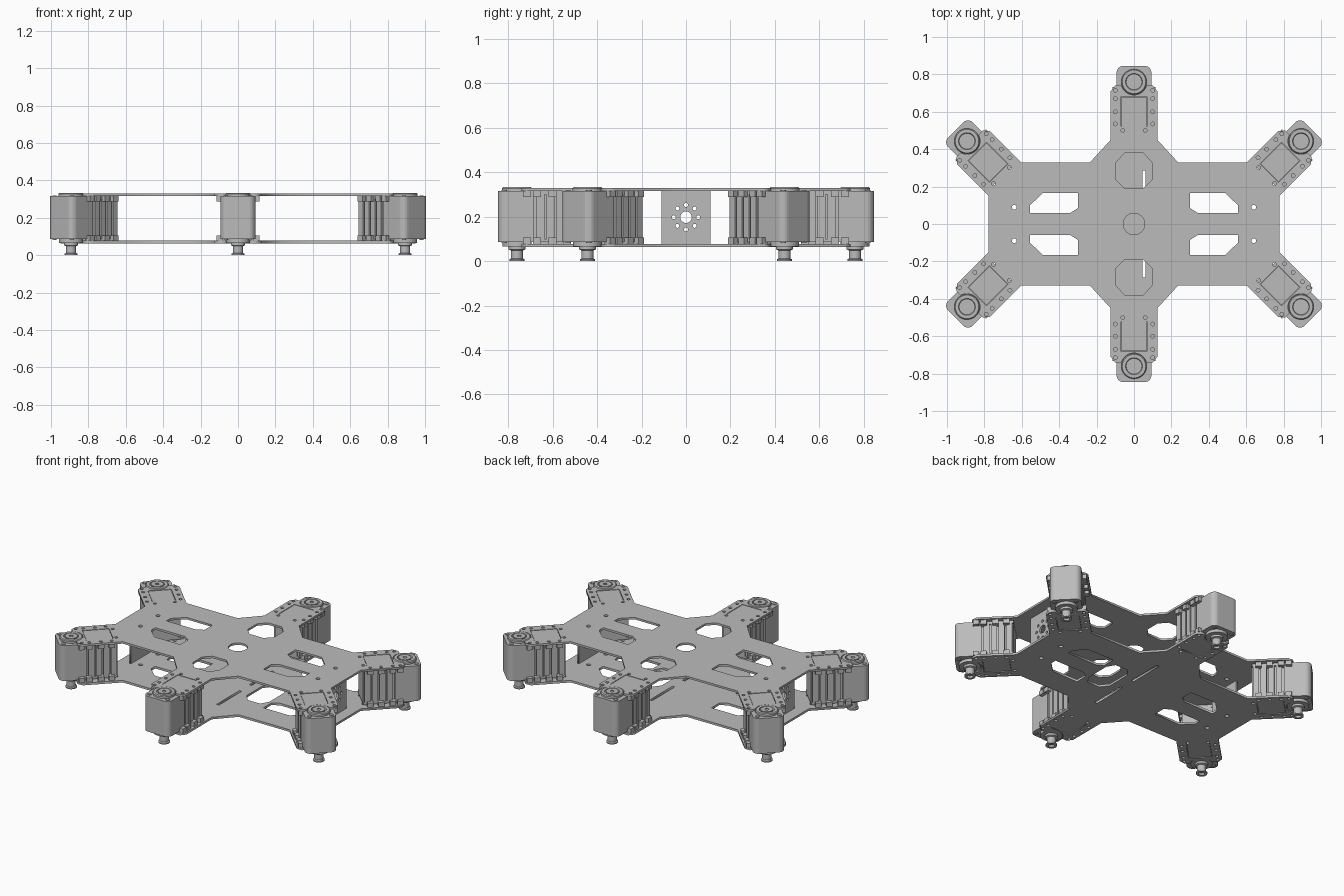
import bpy, bmesh
from math import pi, sin, cos, atan2
from mathutils import Matrix, Vector

cube = bpy.data.objects.get("Cube")
if cube:
    bpy.data.objects.remove(cube)

GREY = (0.5, 0.5, 0.5, 1)
grey = bpy.data.materials.new("mid grey")
grey.use_nodes = True
grey.diffuse_color = GREY
grey.node_tree.nodes["Principled BSDF"].inputs["Base Color"].default_value = GREY

# Arm frames: local +x points outward, the origin lies on the leg pivot
ARMS = {}
for name, x, y, angle in [("left_back", .893, .443, pi / 4), ("back", 0, .76, pi / 2),
                          ("right_back", -.893, .443, 3 * pi / 4), ("right_front", -.893, -.443, -3 * pi / 4),
                          ("front", 0, -.76, -pi / 2), ("left_front", .893, -.443, -pi / 4)]:
    ARMS[name] = Matrix.Translation((x, y, 0)) @ Matrix.Rotation(angle, 4, 'Z')


def circle(cx, cy, r, n=12):
    return [(cx + r * cos(2 * pi * i / n), cy + r * sin(2 * pi * i / n)) for i in range(n)]


def mirrored(pts, sx, sy):
    return [(sx * x, sy * y) for x, y in pts]


def placed(pts, frame):
    return [tuple((frame @ Vector((x, y, 0))).xy) for x, y in pts]


def sheet(name, loops, z0, z1):
    """Flat sheet cut from an outline and hole loops."""
    curve = bpy.data.curves.new(name, 'CURVE')
    curve.dimensions = '2D'
    curve.fill_mode = 'BOTH'
    curve.extrude = (z1 - z0) / 2
    for pts in loops:
        s = curve.splines.new('POLY')
        s.points.add(len(pts) - 1)
        for p, (x, y) in zip(s.points, pts):
            p.co = (x, y, 0, 1)
        s.use_cyclic_u = True
    ob = bpy.data.objects.new(name + "_curve", curve)
    bpy.context.collection.objects.link(ob)
    bpy.context.view_layer.update()
    mesh = bpy.data.meshes.new_from_object(ob.evaluated_get(bpy.context.evaluated_depsgraph_get()))
    bpy.data.objects.remove(ob)
    mesh.transform(Matrix.Translation((0, 0, (z0 + z1) / 2)))
    mesh.materials.clear()
    mesh.materials.append(grey)
    return mesh


def add(name, mesh, frame=Matrix()):
    ob = bpy.data.objects.new(name, mesh)
    ob.matrix_world = frame
    bpy.context.collection.objects.link(ob)
    return ob


def prism(bm, pts, z0, z1):
    low = [bm.verts.new((x, y, z0)) for x, y in pts]
    high = [bm.verts.new((x, y, z1)) for x, y in pts]
    bm.faces.new(low[::-1])
    bm.faces.new(high)
    n = len(pts)
    for i in range(n):
        j = (i + 1) % n
        bm.faces.new((low[i], low[j], high[j], high[i]))


def box(bm, x0, x1, y0, y1, z0, z1):
    prism(bm, [(x0, y0), (x1, y0), (x1, y1), (x0, y1)], z0, z1)


def finish(bm, name):
    bmesh.ops.recalc_face_normals(bm, faces=bm.faces)
    mesh = bpy.data.meshes.new(name)
    bm.to_mesh(mesh)
    bm.free()
    mesh.materials.append(grey)
    return mesh


# Plate outline: each arm ends in a round notch around the pivot
def arm_end(root):
    notch = [(.07 * cos(a), .07 * sin(a)) for a in [1.86 + (2 * pi - 3.72) * i / 12 for i in range(13)]]
    half = [(-.05, .125), (-.02, .1)]
    return [(root, -.125)] + [(x, -y) for x, y in half] + notch[::-1] + half[::-1] + [(root, .125)]


outline = []
for name, frame in ARMS.items():
    middle = name in ("front", "back")
    end = placed(arm_end(-.31 if middle else -.287), frame)
    if middle:
        side = 1 if name == "back" else -1
        outline += [(side * .235, side * .33)] + end + [(-side * .235, side * .33)]
    else:
        outline += end

# Holes shared by both plates
SLOT = [(.3, .166), (.487, .166), (.556, .1), (.556, .058), (.342, .058), (.3, .085)]
QUADS = [(1, 1), (-1, 1), (-1, -1), (1, -1)]
shared = [mirrored(SLOT, sx, sy) for sx, sy in QUADS]
shared += [circle(sx * .64, sy * .09, .013) for sx, sy in QUADS]
SCREWS = [-.045, -.09, -.16, -.225]
for frame in ARMS.values():
    shared.append(placed([(-.24, -.07), (-.078, -.07), (-.078, .07), (-.24, .07)], frame))
    for t in (-1, 1):
        shared += [placed(circle(s, t * .1, .01), frame) for s in SCREWS]
        shared.append(placed(circle(-.26, t * .06, .01), frame))

OCTAGON = [(.095, .235), (.095, .33), (.05, .38), (-.05, .38), (-.095, .33), (-.095, .235), (-.05, .19), (.05, .19)]
top_holes = [OCTAGON, mirrored(OCTAGON, 1, -1), circle(0, 0, .057, 32)]
SLIT = [(.045, .05), (.062, .05), (.062, .285), (.045, .285)]
WINDOW = [(.12, -.08), (.16, -.13), (.25, -.13), (.28, -.08), (.28, .08), (.25, .13), (.16, .13), (.12, .08)]
bottom_holes = [SLIT, mirrored(SLIT, 1, -1), WINDOW]
add("top_plate", sheet("top_plate", [outline] + shared + top_holes, .316, .329))
add("bottom_plate", sheet("bottom_plate", [outline] + shared + bottom_holes, .063, .077))

# Upright side panels with a ring of holes
panel = sheet("side_panel", [[(-.11, -.12), (.11, -.12), (.11, .12), (-.11, .12)], circle(0, 0, .026, 20)]
              + [circle(x, y, .009) for x, y in circle(0, 0, .055, 8)], -.006, .006)
upright = Matrix.Rotation(pi / 2, 4, 'Z') @ Matrix.Rotation(pi / 2, 4, 'X')
for side, x in (("left", .7), ("right", -.7)):
    add(side + "_panel", panel, Matrix.Translation((x, 0, .197)) @ upright)

# Servo case: rounded outer end, narrow finned waist, inner end
bm = bmesh.new()


def rounded(x0, x1, w, r):
    pts = [(x0, -w)]
    for cy, a0 in ((-w + r, -pi / 2), (w - r, 0)):
        pts += [(x1 - r + r * cos(a0 + i * pi / 12), cy + r * sin(a0 + i * pi / 12)) for i in range(7)]
    return pts + [(x0, w)]


prism(bm, rounded(-.075, .085, .093, .035), .085, .315)
box(bm, -.265, -.075, -.078, .078, .085, .315)
for t in (-1, 1):
    lo, hi = sorted((t * .07, t * .093))
    for s in (-.258, -.213, -.168, -.123):
        box(bm, s, s + .035, lo, hi, .1, .3)
    for z0, z1 in ((.085, .1), (.3, .315)):
        box(bm, -.265, -.075, lo, hi, z0, z1)
    # Screw tabs beside the plates
    lo, hi = sorted((t * .08, t * .116))
    for s in SCREWS:
        for z0, z1 in ((.077, .105), (.288, .316)):
            box(bm, s - .018, s + .018, lo, hi, z0, z1)
# Raised panels in the plate windows
box(bm, -.238, -.08, -.068, .068, .315, .327)
box(bm, -.238, -.08, -.068, .068, .066, .085)
case = finish(bm, "servo_case")

# Corner screws on the outer end
bm = bmesh.new()
for t in (-.066, .066):
    prism(bm, circle(.058, t, .012), .31, .32)
    prism(bm, circle(.058, t, .012), .08, .09)
screws = finish(bm, "servo_screws")


# Pivot caps and feet, turned from profiles
def lathe(name, profile, n=32):
    bm = bmesh.new()
    vs = [bm.verts.new((r, 0, z)) for r, z in profile]
    es = [bm.edges.new(pair) for pair in zip(vs, vs[1:])]
    bmesh.ops.spin(bm, geom=vs + es, cent=(0, 0, 0), axis=(0, 0, 1), angle=2 * pi, steps=n)
    bmesh.ops.remove_doubles(bm, verts=bm.verts, dist=1e-5)
    return finish(bm, name)


cap = lathe("pivot_cap", [(.068, .31), (.068, .327), (.063, .332), (.045, .332), (.042, .325),
                          (.037, .325), (.037, .333), (.012, .333), (.012, .328), (0, .328)])
foot = lathe("pivot_foot", [(.065, .09), (.065, .066), (.038, .066), (.038, .052), (.027, .048), (.027, .012),
                            (.034, .008), (.034, 0), (.018, 0), (.018, .015), (0, .015)])

for name, frame in ARMS.items():
    for part, mesh in (("servo_case", case), ("servo_screws", screws), ("pivot_cap", cap), ("pivot_foot", foot)):
        ob = add(name + "_" + part, mesh, frame)
        if part.startswith("pivot"):
            bpy.ops.object.select_all(action='DESELECT')
            ob.select_set(True)
            bpy.context.view_layer.objects.active = ob
            bpy.ops.object.shade_smooth_by_angle(angle=pi / 6)
